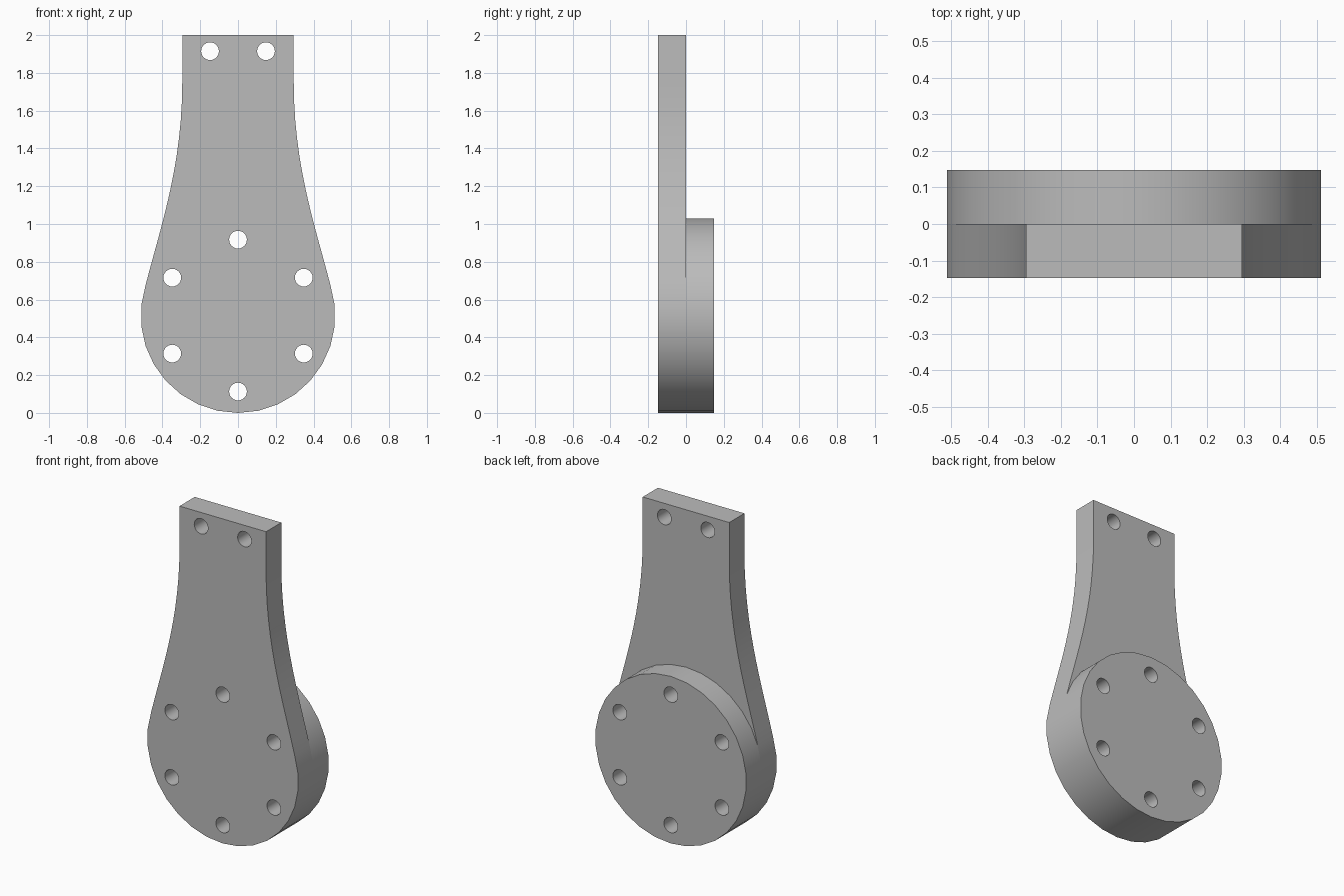
import bpy
from math import pi, sin, cos, radians
from mathutils import Vector
from mathutils.geometry import interpolate_bezier

cube = bpy.data.objects.get("Cube")
if cube:
    bpy.data.objects.remove(cube, do_unlink=True)

RADIUS = 0.515
THICK = 0.148
SIDES = 30

grey = bpy.data.materials.new("grey metal")
grey.use_nodes = True
grey.diffuse_color = (0.5, 0.5, 0.5, 1)
grey.node_tree.nodes["Principled BSDF"].inputs["Base Color"].default_value = (0.5, 0.5, 0.5, 1)


def circle(cx, cz, r, n, first=-pi / 2):
    return [(cx + r * cos(first + 2 * pi * i / n), cz + r * sin(first + 2 * pi * i / n))
            for i in range(n)]


def plate(name, loops, y_mid):
    """Extrude an outline with holes along y and turn it into a mesh."""
    curve = bpy.data.curves.new(name, "CURVE")
    curve.dimensions = "2D"
    curve.fill_mode = "BOTH"
    curve.extrude = THICK / 2
    for loop in loops:
        spline = curve.splines.new("POLY")
        spline.points.add(len(loop) - 1)
        for point, (x, z) in zip(spline.points, loop):
            point.co = (x, z, 0, 1)
        spline.use_cyclic_u = True
    curve.materials.append(grey)
    obj = bpy.data.objects.new(name, curve)
    bpy.context.collection.objects.link(obj)
    obj.location.y = y_mid
    obj.rotation_euler.x = pi / 2
    bpy.ops.object.select_all(action="DESELECT")
    obj.select_set(True)
    bpy.context.view_layer.objects.active = obj
    bpy.ops.object.convert(target="MESH")
    bpy.ops.object.transform_apply(location=True, rotation=True, scale=True)
    bpy.ops.object.mode_set(mode="EDIT")
    bpy.ops.mesh.select_all(action="SELECT")
    bpy.ops.mesh.remove_doubles(threshold=0.0001)
    bpy.ops.mesh.normals_make_consistent(inside=False)
    bpy.ops.object.mode_set(mode="OBJECT")
    bpy.ops.object.shade_smooth_by_angle(angle=radians(30))
    return obj


# Bolt holes: a ring of six, and a pair at the top
ring = [circle(x, z, 0.047, 24) for x, z in circle(0, RADIUS, 0.402, 6)]
pair = [circle(x, 1.915, 0.047, 24) for x in (-0.148, 0.148)]

# Arm outline: round bottom, flowing neck, straight top
disc = circle(0, RADIUS, RADIUS, SIDES)
right = disc[:10]
neck = interpolate_bezier(Vector(right[-1]).to_3d(), Vector((0.415, 0.97, 0)),
                          Vector((0.295, 1.3, 0)), Vector((0.295, 1.75, 0)), 14)
right += [(p.x, p.y) for p in neck[1:]] + [(0.295, 2.0)]
left = [(-x, z) for x, z in reversed(right[1:])]

plate("arm_plate", [right + left] + ring + pair, -THICK / 2)
plate("round_boss", [disc] + ring, THICK / 2)
